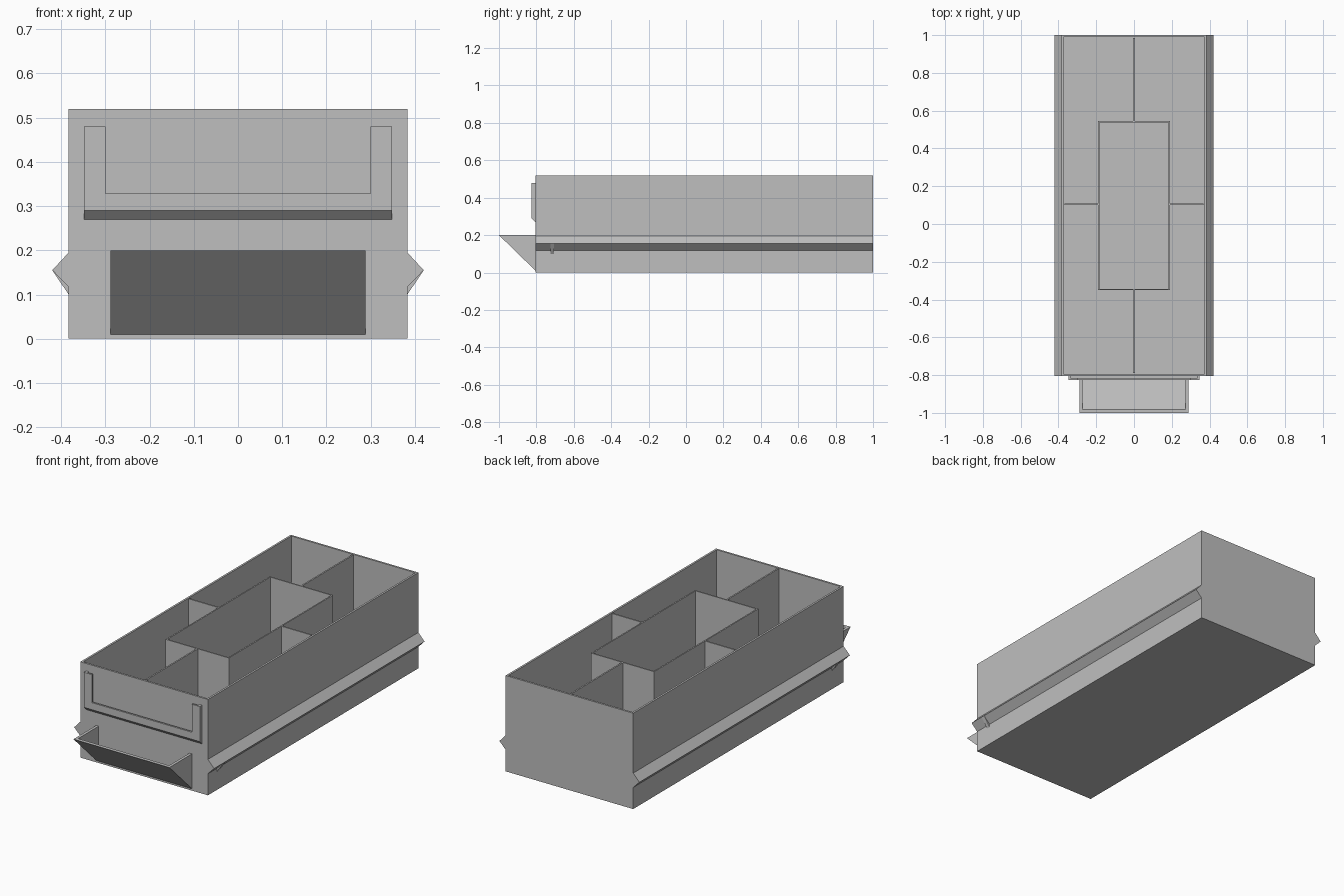
import bpy
import bmesh
from mathutils import Vector

cube = bpy.data.objects.get("Cube")
if cube:
    bpy.data.objects.remove(cube, do_unlink=True)

# One plain grey plastic
grey = bpy.data.materials.new("grey_plastic")
grey.use_nodes = True
GREY = (0.52, 0.52, 0.52, 1)
grey.diffuse_color = GREY
grey.node_tree.nodes["Principled BSDF"].inputs["Base Color"].default_value = GREY

SIDE, FRONT, BACK, TOP = 0.383, -0.805, 1.0, 0.52
WALL = 0.015


def finish(name, bm):
    bmesh.ops.recalc_face_normals(bm, faces=bm.faces)
    mesh = bpy.data.meshes.new(name)
    bm.to_mesh(mesh)
    bm.free()
    mesh.materials.append(grey)
    obj = bpy.data.objects.new(name, mesh)
    bpy.context.collection.objects.link(obj)
    return obj


def prism(name, profile, axis, lo, hi):
    """Extrude a 2D profile from lo to hi along the given axis."""
    def place(a, b):
        point = [a, b]
        point.insert("xyz".index(axis), lo)
        return point
    bm = bmesh.new()
    face = bm.faces.new([bm.verts.new(place(a, b)) for a, b in profile])
    ext = bmesh.ops.extrude_face_region(bm, geom=[face], use_keep_orig=True)
    offset = Vector([hi - lo if c == axis else 0 for c in "xyz"])
    verts = [g for g in ext["geom"] if isinstance(g, bmesh.types.BMVert)]
    bmesh.ops.translate(bm, verts=verts, vec=offset)
    return finish(name, bm)


def rect(a0, a1, b0, b1):
    return [(a0, b0), (a1, b0), (a1, b1), (a0, b1)]


def open_box(name, x, y0, y1, z0, wall, floor):
    """Box with its top inset and sunk to leave walls and a floor."""
    bm = bmesh.new()
    bmesh.ops.create_cube(bm, size=1)
    bmesh.ops.scale(bm, verts=bm.verts, vec=(2 * x, y1 - y0, TOP - z0))
    bmesh.ops.translate(bm, verts=bm.verts, vec=(0, (y0 + y1) / 2, (z0 + TOP) / 2))
    bm.normal_update()
    top = max(bm.faces, key=lambda f: f.calc_center_median().z)
    bmesh.ops.inset_region(bm, faces=[top], thickness=wall)
    sunk = bmesh.ops.extrude_discrete_faces(bm, faces=[top])["faces"][0]
    bmesh.ops.translate(bm, verts=sunk.verts, vec=(0, 0, floor - TOP))
    return finish(name, bm)


# Drawer body and the central compartment
open_box("drawer_body", SIDE, FRONT, BACK, 0, WALL, WALL)
CX, CY0, CY1 = 0.19, -0.35, 0.545
open_box("centre_compartment", CX, CY0, CY1, WALL, 0.01, WALL + 0.002)

# Thin dividers joining the centre compartment to the walls
T = 0.004
prism("front_divider", rect(-T, T, FRONT + WALL, CY0), "z", WALL, TOP)
prism("back_divider", rect(-T, T, CY1, BACK - WALL), "z", WALL, TOP)

for side, s in (("left", 1), ("right", -1)):
    x0, x1 = sorted((s * CX, s * (SIDE - WALL)))
    prism(side + "_divider", rect(x0, x1, 0.105 - T, 0.105 + T), "z", WALL, TOP)

    # Slide rail with a small stop under its front end
    prism(side + "_rail", [(s * SIDE, 0.195), (s * 0.42, 0.155), (s * SIDE, 0.117)],
          "y", FRONT, BACK)
    prism(side + "_rail_stop", [(s * SIDE, 0.10), (s * 0.42, 0.155), (s * SIDE, 0.13)],
          "y", -0.725, -0.705)

    # Upright of the label holder, L-shaped in section
    section = [(0.348, FRONT), (0.348, -0.825), (0.30, -0.825),
               (0.30, -0.815), (0.335, -0.815), (0.335, FRONT)]
    prism(side + "_label_upright", [(s * x, y) for x, y in section], "z", 0.29, 0.48)

    # Triangular cheek of the scoop handle
    x0, x1 = sorted((s * 0.273, s * 0.288))
    prism(side + "_handle_cheek", [(FRONT, 0.01), (-1, 0.2), (FRONT, 0.2)], "x", x0, x1)

# Lower lip and sloped support of the label holder
prism("label_lip", rect(-0.825, -0.815, 0.29, 0.328), "x", -0.30, 0.30)
prism("label_support", [(FRONT, 0.27), (-0.825, 0.29), (FRONT, 0.29)], "x", -0.348, 0.348)

# Sloped front plate of the scoop handle
prism("handle_plate", [(FRONT, 0.01), (-1, 0.2), (-0.981, 0.2), (FRONT, 0.029)],
      "x", -0.273, 0.273)
